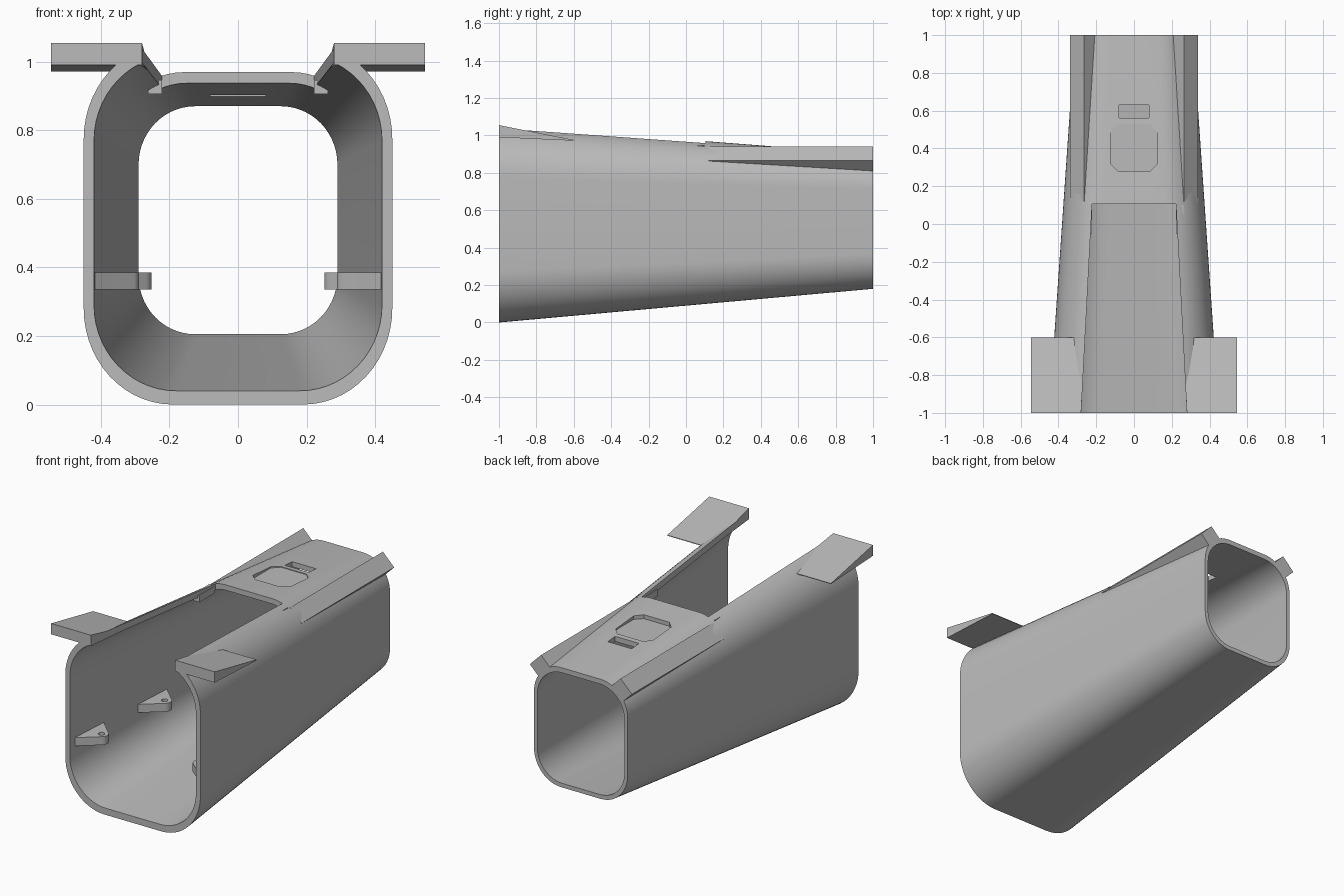
import bpy, bmesh, math
from math import cos, sin, pi

cube = bpy.data.objects.get("Cube")
if cube:
    bpy.data.objects.remove(cube, do_unlink=True)

grey = bpy.data.materials.new("plain_grey")
grey.use_nodes = True
grey.diffuse_color = (0.5, 0.5, 0.5, 1)
grey.node_tree.nodes["Principled BSDF"].inputs["Base Color"].default_value = (0.5, 0.5, 0.5, 1)


def add_object(name, bm):
    bmesh.ops.recalc_face_normals(bm, faces=bm.faces)
    mesh = bpy.data.meshes.new(name)
    bm.to_mesh(mesh)
    bm.free()
    mesh.materials.append(grey)
    obj = bpy.data.objects.new(name, mesh)
    bpy.context.scene.collection.objects.link(obj)
    return obj


def bridge(bm, a, b):
    for i in range(len(a)):
        j = (i + 1) % len(a)
        bm.faces.new((a[i], a[j], b[j], b[i]))


def loft(name, first, last):
    """Closed solid between two matching outlines."""
    bm = bmesh.new()
    a = [bm.verts.new(p) for p in first]
    b = [bm.verts.new(p) for p in last]
    bridge(bm, a, b)
    bm.faces.new(a)
    bm.faces.new(b)
    return add_object(name, bm)


def upright(name, outline, low, high):
    return loft(name, [(x, y, low) for x, y in outline], [(x, y, high) for x, y in outline])


def cut(target, cutter):
    """Subtract the cutter for good and remove it."""
    cutter.hide_render = True
    mod = target.modifiers.new("cut", "BOOLEAN")
    mod.operation, mod.solver, mod.object = "DIFFERENCE", "EXACT", cutter
    deps = bpy.context.evaluated_depsgraph_get()
    mesh = bpy.data.meshes.new_from_object(target.evaluated_get(deps))
    target.modifiers.clear()
    target.data = mesh
    bpy.data.objects.remove(cutter, do_unlink=True)


def smooth(obj):
    bpy.ops.object.select_all(action="DESELECT")
    obj.select_set(True)
    bpy.context.view_layer.objects.active = obj
    bpy.ops.object.shade_smooth_by_angle(angle=math.radians(25))


def rounded(y, half, low, high, rx, rz, steps=14):
    """Rounded rectangle across the tube at depth y."""
    points = []
    for q, (sx, top) in enumerate(((1, 1), (-1, 1), (-1, 0), (1, 0))):
        cx = sx * (half - rx)
        cz = high - rz if top else low + rz
        for i in range(steps + 1):
            a = (q + i / steps) * pi / 2
            points.append((cx + rx * cos(a), y, cz + rz * sin(a)))
    return points


# Tapered hollow shell
bm = bmesh.new()
rings = [[bm.verts.new(p) for p in outline] for outline in (
    rounded(-1, 0.45, 0, 1.055, 0.26, 0.28),
    rounded(1, 0.312, 0.18, 0.90, 0.18, 0.19),
    rounded(1, 0.29, 0.205, 0.87, 0.165, 0.17),
    rounded(-1, 0.42, 0.04, 1.02, 0.24, 0.25))]
for i in range(4):
    bridge(bm, rings[i], rings[(i + 1) % 4])
shell = add_object("shell", bm)

# Long opening in the top, small through slot and shallow pocket
cut(shell, upright("opening_cutter",
                   [(-0.285, -1.1), (0.285, -1.1), (0.222, 0.105), (-0.222, 0.105)], 0.7, 1.3))
cut(shell, upright("slot_cutter",
                   [(-0.08, 0.56), (0.08, 0.56), (0.08, 0.63), (-0.08, 0.63)], 0.7, 1.1))
cut(shell, upright("pocket_cutter",
                   [(-0.085, 0.28), (0.085, 0.28), (0.125, 0.32), (0.125, 0.49),
                    (0.085, 0.53), (-0.085, 0.53), (-0.125, 0.49), (-0.125, 0.32)], 0.932, 1.1))
smooth(shell)

for side, s in (("left", 1), ("right", -1)):
    # Wedge shaped plate at the front corner
    loft(side + "_front_plate",
         [(s * 0.28, -1, 0.99), (s * 0.545, -1, 0.99), (s * 0.545, -1, 1.055), (s * 0.28, -1, 1.055)],
         [(s * 0.26, -0.6, 0.972), (s * 0.545, -0.6, 0.972),
          (s * 0.545, -0.6, 0.976), (s * 0.26, -0.6, 0.976)])

    # Diagonal rail sinking into the shell towards the front
    def rail_section(y, depth):
        d = depth / math.sqrt(2)
        return [(s * 0.265, y, 0.94), (s * 0.34, y, 0.865),
                (s * (0.34 - d), y, 0.865 - d), (s * (0.265 - d), y, 0.94 - d)]
    loft(side + "_rear_rail", rail_section(0.12, 0.02), rail_section(1, 0.09))

    # Small catch under the end of the opening
    upright(side + "_catch", [(s * 0.222, -0.05), (s * 0.262, -0.05),
                              (s * 0.262, 0.1), (s * 0.222, 0.1)], 0.905, 0.947)

    # Pair of drilled mounting tabs on the inner wall
    for place, y0 in (("front", -0.97), ("middle", -0.42)):
        def wall(y):
            return 0.42 - 0.065 * (y + 1)
        cx, cy, r = wall(y0) - 0.09, y0 + 0.14, 0.04
        arc = [(s * (cx - r * cos(a)), cy + r * sin(a))
               for a in (math.radians(-57 + 114 * i / 12) for i in range(13))]
        outline = [(s * (wall(y0) + 0.015), y0)] + arc + [(s * (wall(y0 + 0.28) + 0.015), y0 + 0.28)]
        tab = upright(f"{side}_{place}_tab", outline, 0.335, 0.385)
        hole = [(s * cx + 0.018 * cos(i * pi / 8), cy + 0.018 * sin(i * pi / 8)) for i in range(16)]
        cut(tab, upright("hole_cutter", hole, 0.3, 0.42))
        smooth(tab)
